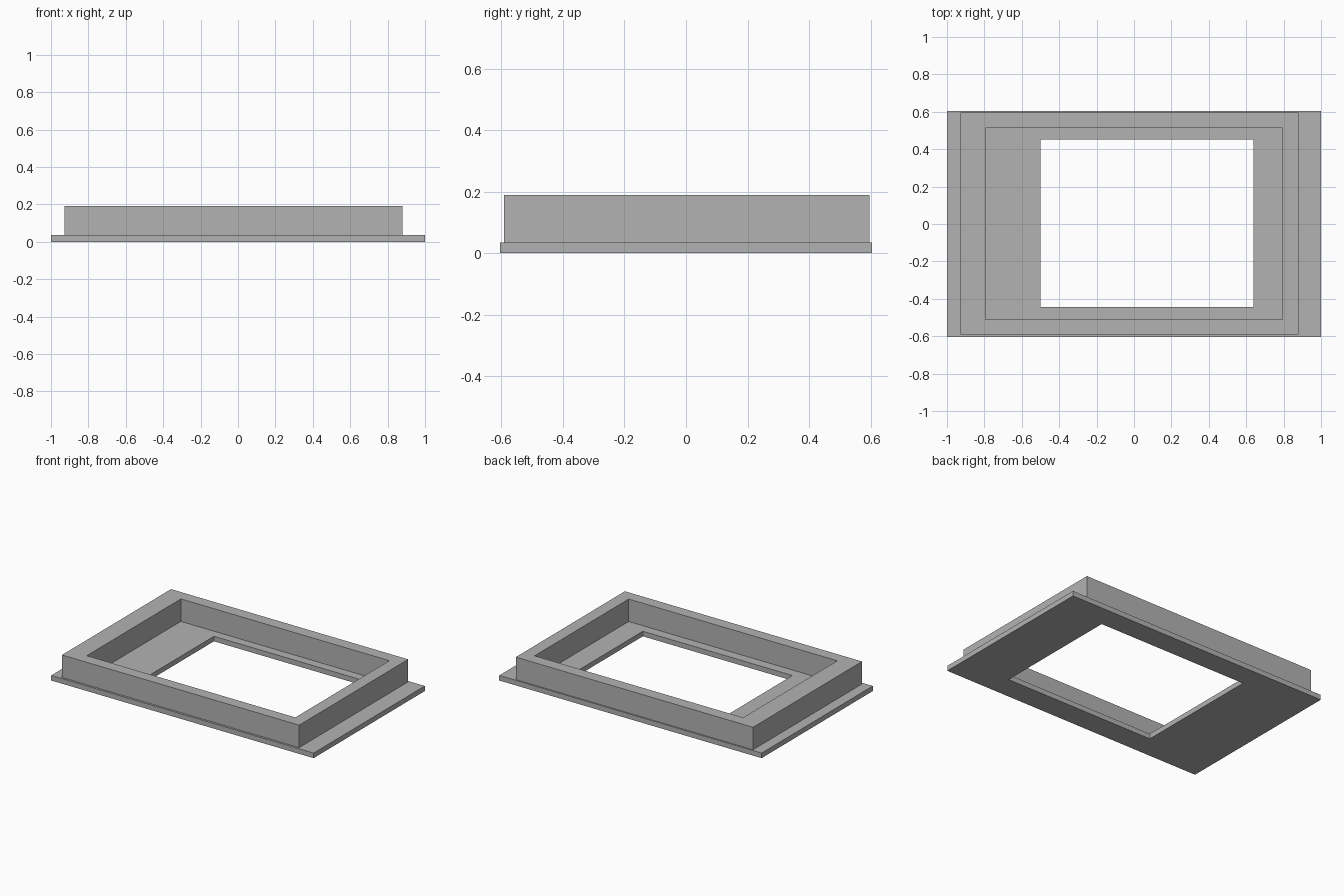
import bpy
import bmesh

cube = bpy.data.objects.get("Cube")
if cube:
    bpy.data.objects.remove(cube, do_unlink=True)

GREY = (0.45, 0.45, 0.45, 1.0)
grey = bpy.data.materials.new("plain grey")
grey.use_nodes = True
grey.diffuse_color = GREY
grey.node_tree.nodes["Principled BSDF"].inputs["Base Color"].default_value = GREY


def loop(bm, bounds, z):
    """Rectangle of vertices from (x0, x1, y0, y1)."""
    x0, x1, y0, y1 = bounds
    return [bm.verts.new((x, y, z)) for x, y in ((x0, y0), (x1, y0), (x1, y1), (x0, y1))]


def frame(name, outer, inner, z0, z1):
    """Rectangular slab with a rectangular opening."""
    bm = bmesh.new()
    rings = [loop(bm, outer, z0), loop(bm, outer, z1), loop(bm, inner, z1), loop(bm, inner, z0)]
    for a, b in zip(rings, rings[1:] + rings[:1]):
        for i in range(4):
            j = (i + 1) % 4
            bm.faces.new((a[i], a[j], b[j], b[i]))
    bmesh.ops.recalc_face_normals(bm, faces=bm.faces)
    mesh = bpy.data.meshes.new(name)
    bm.to_mesh(mesh)
    bm.free()
    mesh.materials.append(grey)
    obj = bpy.data.objects.new(name, mesh)
    bpy.context.collection.objects.link(obj)
    return obj


# Thin base plate with an off-centre window
frame("base_plate", (-1, 1, -0.605, 0.605), (-0.5, 0.64, -0.444, 0.452), 0, 0.035)

# Raised rim, wider on the left-hand side of the front
frame("raised_rim", (-0.928, 0.88, -0.591, 0.596), (-0.795, 0.795, -0.511, 0.513), 0.035, 0.19)
